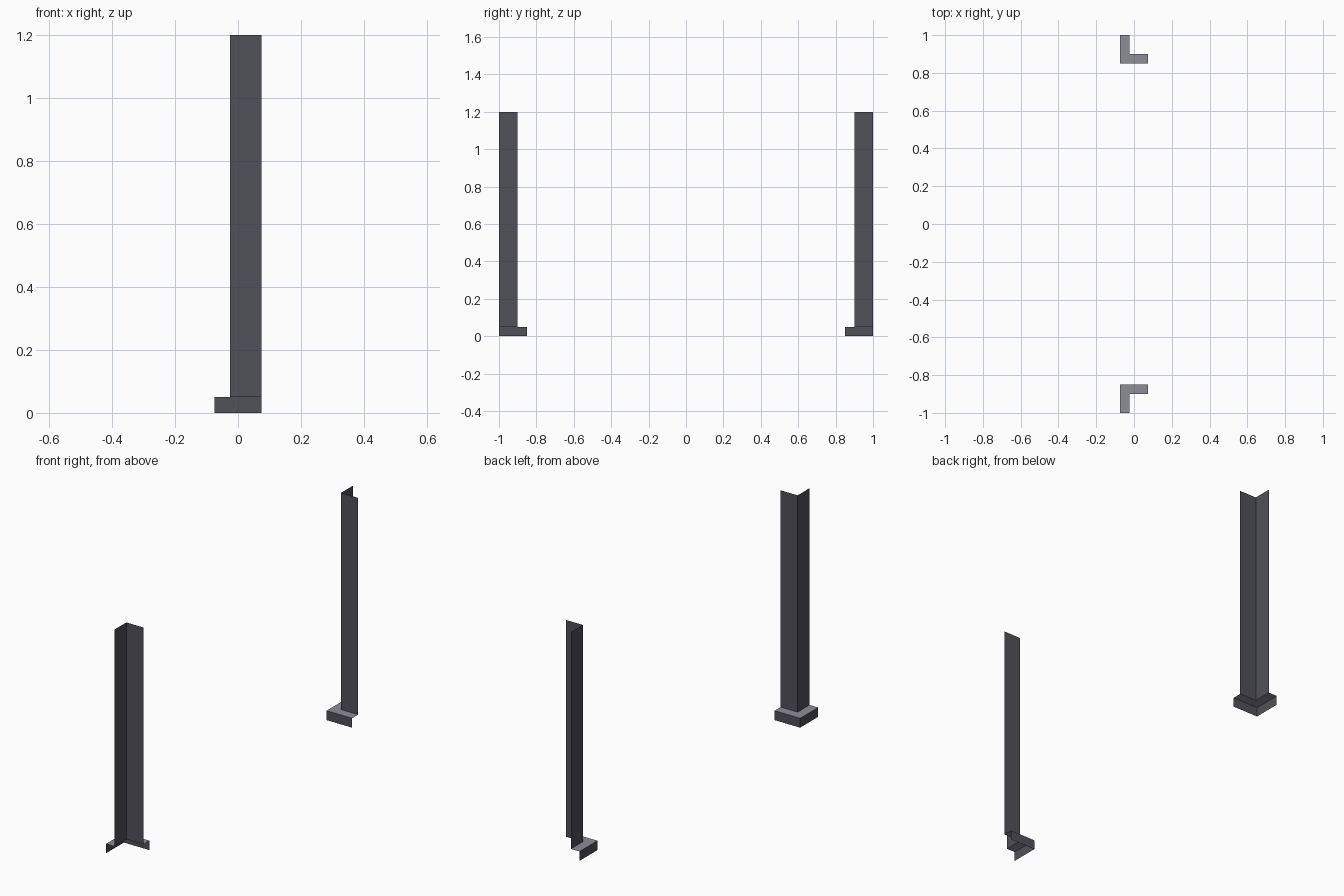
import bpy

if "Cube" in bpy.data.objects:
    bpy.data.objects.remove(bpy.data.objects["Cube"])


def material(name, rgb):
    m = bpy.data.materials.new(name)
    m.diffuse_color = (*rgb, 1)
    m.use_nodes = True
    m.node_tree.nodes["Principled BSDF"].inputs["Base Color"].default_value = m.diffuse_color
    return m


dark = material("dark grey", (0.082, 0.082, 0.100))
light = material("light grey", (0.27, 0.27, 0.32))

# L-shaped outlines of the corner post and its wider skirting (back side)
POST = [(-0.025, 1.0), (-0.025, 0.9), (0.075, 0.9)]
BASE = [(-0.075, 1.0), (-0.075, 0.85), (0.075, 0.85)]


def strip(name, low, z0, high, z1, side, mat):
    """Open ribbon of quads between two outlines, mirrored in y by side."""
    if side < 0:
        low, high = low[::-1], high[::-1]
    verts = [(x, y * side, z0) for x, y in low] + [(x, y * side, z1) for x, y in high]
    n = len(low)
    faces = [(i, i + 1, n + i + 1, n + i) for i in range(n - 1)]
    me = bpy.data.meshes.new(name)
    me.from_pydata(verts, [], faces)
    me.materials.append(mat)
    ob = bpy.data.objects.new(name, me)
    bpy.context.collection.objects.link(ob)


for label, side in (("front", -1), ("back", 1)):
    # open post walls, skirting walls and the ledge between them
    strip(label + "_post", POST, 0.05, POST, 1.2, side, dark)
    strip(label + "_skirting", BASE, 0.0, BASE, 0.05, side, dark)
    strip(label + "_ledge", BASE, 0.05, POST, 0.05, side, light)
